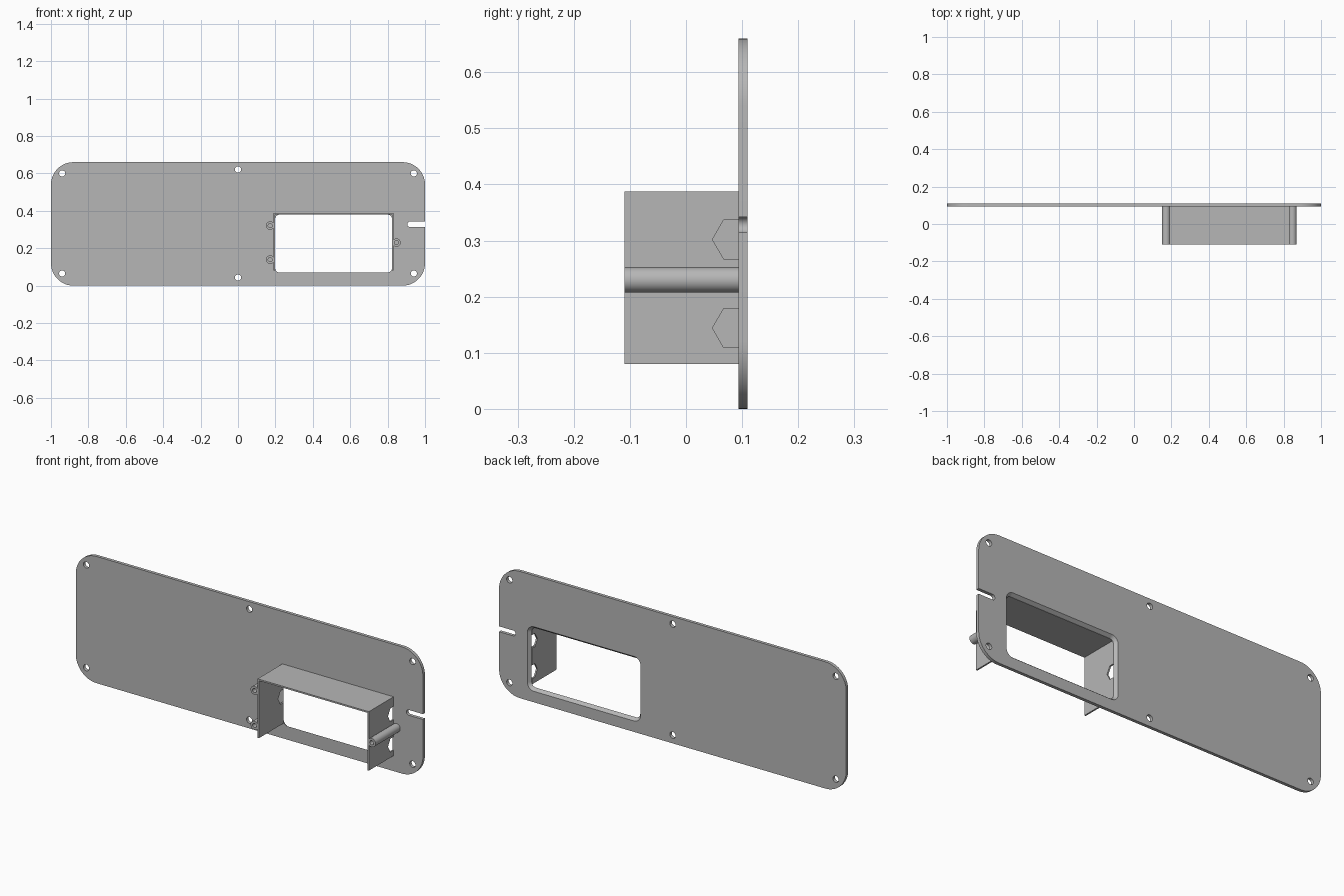
import bpy, bmesh, math

if "Cube" in bpy.data.objects:
    bpy.data.objects.remove(bpy.data.objects["Cube"])

FRONT, BACK, NOSE = 0.0935, 0.11, -0.11   # plate front, plate back, front end of the box

grey = bpy.data.materials.new("plain grey")
grey.diffuse_color = (0.47, 0.47, 0.47, 1)
grey.use_nodes = True
grey.node_tree.nodes["Principled BSDF"].inputs["Base Color"].default_value = grey.diffuse_color


def arc(cx, cz, r, a0, a1, n):
    return [(cx + r * math.cos(math.radians(a0 + (a1 - a0) * i / n)),
             cz + r * math.sin(math.radians(a0 + (a1 - a0) * i / n))) for i in range(n + 1)]


def circle(cx, cz, r, n=32):
    return arc(cx, cz, r, 0, 360, n)[:-1]


def rounded(x0, x1, z0, z1, r, n=12):
    return (arc(x1 - r, z1 - r, r, 0, 90, n) + arc(x0 + r, z1 - r, r, 90, 180, n)
            + arc(x0 + r, z0 + r, r, 180, 270, n) + arc(x1 - r, z0 + r, r, 270, 360, n))


def prism(name, start, d0, d1, end=None, along_x=False):
    """Loft a closed profile along y (profile is x,z) or along x (profile is y,z)."""
    place = (lambda p, d: (d, p[0], p[1])) if along_x else (lambda p, d: (p[0], d, p[1]))
    bm = bmesh.new()
    a = [bm.verts.new(place(p, d0)) for p in start]
    b = [bm.verts.new(place(p, d1)) for p in (end or start)]
    bm.faces.new(a)
    bm.faces.new(b)
    for i in range(len(a)):
        j = (i + 1) % len(a)
        bm.faces.new((a[i], a[j], b[j], b[i]))
    bmesh.ops.recalc_face_normals(bm, faces=bm.faces)
    mesh = bpy.data.meshes.new(name)
    bm.to_mesh(mesh)
    bm.free()
    mesh.materials.append(grey)
    ob = bpy.data.objects.new(name, mesh)
    bpy.context.collection.objects.link(ob)
    return ob


def finish(ob, cutters=()):
    """Cut the holes, drop the cutters, smooth the round sides."""
    for c in cutters:
        mod = ob.modifiers.new("cut", 'BOOLEAN')
        mod.operation, mod.solver, mod.object = 'DIFFERENCE', 'EXACT', c
    if cutters:
        bpy.context.view_layer.update()
        deps = bpy.context.evaluated_depsgraph_get()
        mesh = bpy.data.meshes.new_from_object(ob.evaluated_get(deps))
        ob.modifiers.clear()
        ob.data = mesh
        for c in cutters:
            bpy.data.objects.remove(c)
    ob.data.shade_smooth()
    ob.data.set_sharp_from_angle(angle=math.radians(30))


# Face plate with screw holes, side slot and a window that flares to the back
plate = prism("face_plate", rounded(-1, 1, 0, 0.66, 0.12, 16), FRONT, BACK)
cuts = [prism("hole_cutter", circle(x, z, 0.0165), FRONT - 0.01, BACK + 0.01)
        for x, z in [(-0.94, 0.065), (0.94, 0.065), (-0.94, 0.6), (0.94, 0.6),
                     (0, 0.043), (0, 0.621)]]
slot = arc(0.919, 0.328, 0.014, 90, 270, 12) + [(1.05, 0.314), (1.05, 0.342)]
cuts.append(prism("slot_cutter", slot, FRONT - 0.01, BACK + 0.01))


def window(grow):
    return rounded(0.198 - grow, 0.824 + grow, 0.07 - grow, 0.38 + grow, 0.025 + grow)


cuts.append(prism("window_cutter", window(-0.008), FRONT - 0.01, BACK + 0.01, window(0.021)))
finish(plate, cuts)

# Box hood: two side walls and a top, open at the bottom
hood = prism("box_hood", [(0.19, 0.08), (0.198, 0.08), (0.198, 0.379), (0.823, 0.379),
                          (0.823, 0.08), (0.831, 0.08), (0.831, 0.387), (0.19, 0.387)],
             NOSE, FRONT)
hexes = [prism("hex_cutter", circle(0.0875, z, 0.0404, 6), x - 0.03, x + 0.03, along_x=True)
         for x, z in [(0.827, 0.302), (0.827, 0.144), (0.194, 0.223)]]
finish(hood, hexes)

# Screw posts beside the box, bored down to the plate
for i, (x, z) in enumerate([(0.172, 0.321), (0.172, 0.139), (0.847, 0.23)]):
    post = prism(f"screw_post_{i + 1}", circle(x, z, 0.0225), NOSE, FRONT)
    finish(post, [prism("bore_cutter", circle(x, z, 0.011, 24), NOSE - 0.01, FRONT + 0.01)])
